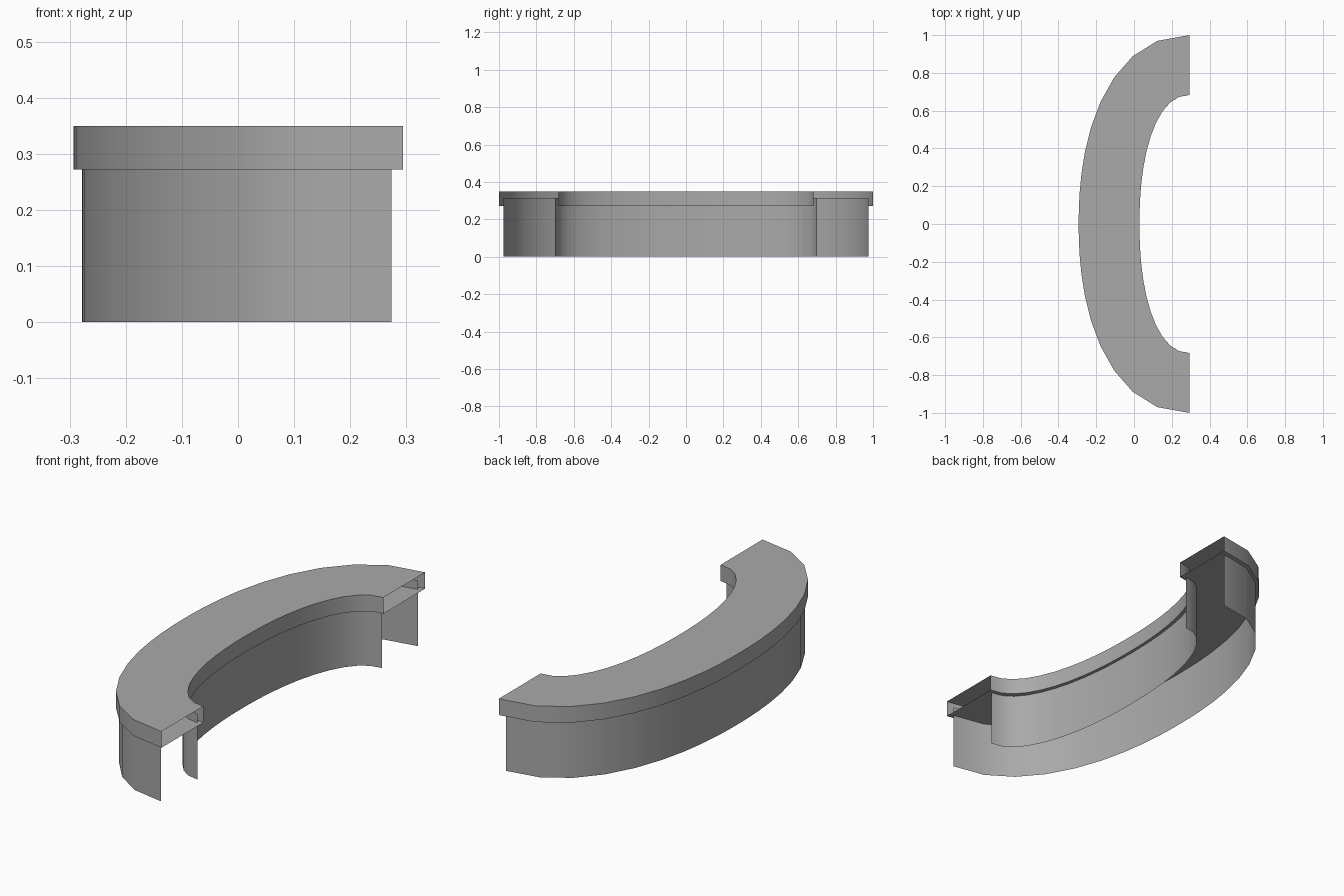
import bpy
import math

cube = bpy.data.objects.get("Cube")
if cube:
    bpy.data.objects.remove(cube, do_unlink=True)

grey = bpy.data.materials.new("plain_grey")
grey.use_nodes = True
colour = (0.4, 0.4, 0.4, 1)
grey.diffuse_color = colour
grey.node_tree.nodes["Principled BSDF"].inputs["Base Color"].default_value = colour

STEPS = 11
FLOOR, RIM, TOP = 0.272, 0.315, 0.35


def arc(end_x, depth, half_width, bunch):
    """Half superellipse from +y to -y, with points closer together mid-arc."""
    half = []
    for i in range(STEPS + 1):
        t = math.pi / 2 * (1 - (1 - i / STEPS) ** bunch)
        x = end_x - depth * math.sin(t) ** 0.909
        y = half_width * max(math.cos(t), 0) ** 0.909
        half.append((x, y))
    return half + [(x, -y) for x, y in reversed(half[:-1])]


def sweep(name, loops):
    """Skin neighbouring (path, height) loops into one open-ended surface."""
    n = len(loops[0][0])
    verts = [(x, y, z) for path, z in loops for x, y in path]
    faces = []
    # A channel of four loops closes on itself; two loops make a single wall
    spans = len(loops) if len(loops) > 2 else 1
    for k in range(spans):
        a, b = k * n, (k + 1) % len(loops) * n
        faces += [(a + i, a + i + 1, b + i + 1, b + i) for i in range(n - 1)]
    mesh = bpy.data.meshes.new(name)
    mesh.from_pydata(verts, [], faces)
    mesh.materials.append(grey)
    obj = bpy.data.objects.new(name, mesh)
    bpy.context.collection.objects.link(obj)
    bpy.ops.object.select_all(action="DESELECT")
    bpy.context.view_layer.objects.active = obj
    obj.select_set(True)
    bpy.ops.object.shade_smooth_by_angle(angle=math.radians(30))


# Hollow worktop, open at both ends and overhanging the base all round
outer = arc(0.294, 0.587, 1.0, 1.9)
inner = arc(0.294, 0.265, 0.683, 1.3)
sweep("counter_top", [(outer, FLOOR), (outer, TOP), (inner, TOP), (inner, FLOOR)])

# Thin base walls, reaching up into the worktop
base_outer = arc(0.274, 0.552, 0.975, 1.9)
base_inner = arc(0.274, 0.26, 0.70, 1.3)
sweep("outer_wall", [(base_outer, 0), (base_outer, RIM)])
sweep("inner_wall", [(base_inner, RIM), (base_inner, 0)])
